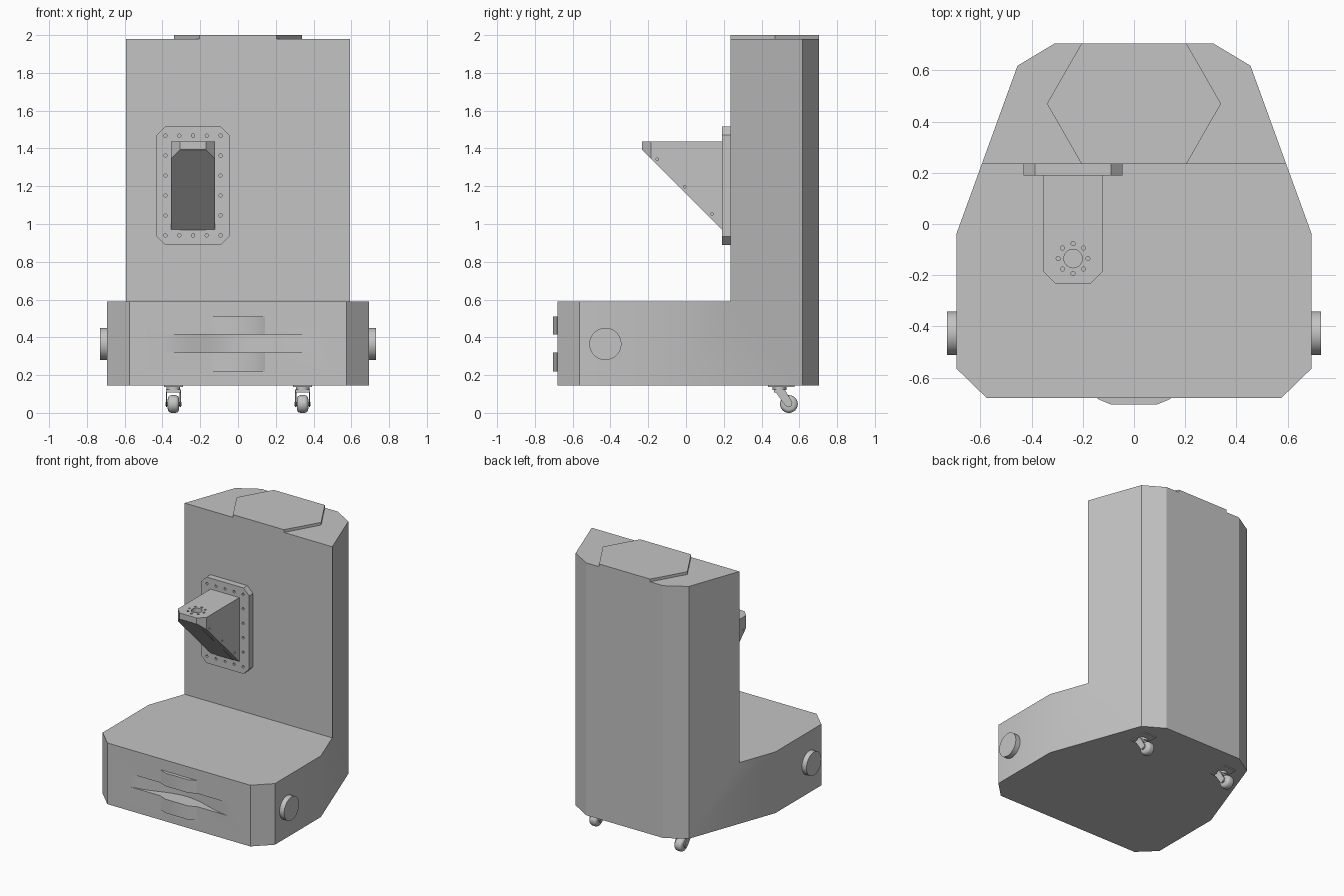
import bpy, bmesh, math
from mathutils import Matrix, Vector

if "Cube" in bpy.data.objects:
    bpy.data.objects.remove(bpy.data.objects["Cube"], do_unlink=True)

grey = bpy.data.materials.new("plain_grey")
grey.use_nodes = True
COLOUR = (0.55, 0.55, 0.55, 1)
grey.diffuse_color = COLOUR
grey.node_tree.nodes["Principled BSDF"].inputs["Base Color"].default_value = COLOUR


def finish(name, bm):
    bmesh.ops.recalc_face_normals(bm, faces=bm.faces)
    mesh = bpy.data.meshes.new(name)
    bm.to_mesh(mesh)
    bm.free()
    mesh.materials.append(grey)
    mesh.shade_smooth()
    mesh.set_sharp_from_angle(angle=math.radians(30))
    ob = bpy.data.objects.new(name, mesh)
    bpy.context.collection.objects.link(ob)
    return ob


def prism(name, points, axis, lo, hi):
    """Extrude a 2D outline along an axis."""
    place = {"x": lambda a, b, t: (t, a, b),
             "y": lambda a, b, t: (a, t, b),
             "z": lambda a, b, t: (a, b, t)}[axis]
    bm = bmesh.new()
    face = bm.faces.new([bm.verts.new(place(a, b, lo)) for a, b in points])
    moved = bmesh.ops.extrude_face_region(bm, geom=[face])["geom"]
    shift = Vector(place(0, 0, hi - lo))
    bmesh.ops.translate(bm, vec=shift, verts=[v for v in moved if isinstance(v, bmesh.types.BMVert)])
    return finish(name, bm)


def cylinders(name, centres, axis, radius, depth, sides=24):
    """One object holding equal cylinders along one axis."""
    turn = {"x": Matrix.Rotation(math.pi / 2, 4, "Y"),
            "y": Matrix.Rotation(math.pi / 2, 4, "X"),
            "z": Matrix.Identity(4)}[axis]
    bm = bmesh.new()
    for c in centres:
        bmesh.ops.create_cone(bm, cap_ends=True, segments=sides, radius1=radius, radius2=radius,
                              depth=depth, matrix=Matrix.Translation(c) @ turn)
    return finish(name, bm)


def modify(ob, kind, **settings):
    mod = ob.modifiers.new(kind.lower(), kind)
    for key, value in settings.items():
        setattr(mod, key, value)
    bpy.context.view_layer.objects.active = ob
    bpy.ops.object.modifier_apply(modifier=mod.name)
    ob.data.shade_smooth()
    ob.data.set_sharp_from_angle(angle=math.radians(30))


def cut(ob, cutter):
    modify(ob, "BOOLEAN", operation="DIFFERENCE", solver="EXACT", object=cutter)
    bpy.data.objects.remove(cutter, do_unlink=True)


def mirrored(half):
    """Complete a symmetric outline from its +x half."""
    return half + [(-a, b) for a, b in reversed(half)]


def rect(a0, a1, b0, b1):
    return [(a0, b0), (a1, b0), (a1, b1), (a0, b1)]


FRONT, BACK, WALL = -0.68, 0.705, 0.235
BOTTOM, DECK, TOP = 0.145, 0.59, 1.98

# Housing: one footprint, with the space above the front deck cut away
footprint = mirrored([(0.575, FRONT), (0.693, -0.565), (0.693, -0.037), (0.455, 0.618), (0.31, BACK)])
housing = prism("housing", footprint, "z", BOTTOM, TOP)
cut(housing, prism("deck_cutter", rect(-1, 1, -1, WALL), "z", DECK, 2.2))

# Curved slot across the front
SLOT_LO, SLOT_HI, SLOT_X = 0.32, 0.415, 0.415
curve = []
for i in range(17):
    u = 1 - i / 8
    curve.append((SLOT_X * u, FRONT + 0.09 * math.cos(u * math.pi / 2) ** 2))
curve[0], curve[-1] = (SLOT_X, FRONT - 0.002), (-SLOT_X, FRONT - 0.002)
cut(housing, prism("slot_cutter", curve, "z", SLOT_LO, SLOT_HI))

# Shallow raised pads above and below the slot
pad = [(0.143, FRONT + 0.01), (0.143, FRONT - 0.003), (0.09, FRONT - 0.025)]
prism("upper_front_pad", mirrored(pad), "z", SLOT_HI, 0.51)
prism("lower_front_pad", mirrored(pad), "z", 0.22, SLOT_LO)

# Hexagonal lid on the tower
prism("top_lid", mirrored([(0.205, WALL), (0.34, 0.47), (0.205, BACK)]), "z", TOP - 0.01, 2.0)

# Round side buttons
for side, s in (("left", 1), ("right", -1)):
    cylinders(side + "_side_disc", [(s * 0.705, -0.427, 0.365)], "x", 0.085, 0.05, 48)

# Mounting plate with a border of bolt holes
CX = -0.238
PX0, PX1, PZ0, PZ1, CH = -0.432, -0.044, 0.89, 1.515, 0.045
plate_outline = [(PX0 + CH, PZ0), (PX1 - CH, PZ0), (PX1, PZ0 + CH), (PX1, PZ1 - CH),
                 (PX1 - CH, PZ1), (PX0 + CH, PZ1), (PX0, PZ1 - CH), (PX0, PZ0 + CH)]
plate = prism("mounting_plate", plate_outline, "y", 0.19, WALL + 0.005)
holes = [(CX + (i - 2) * 0.073, 0.19, 0.94 + j * 0.1055)
         for i in range(5) for j in range(6) if i in (0, 4) or j in (0, 5)]
cut(plate, cylinders("plate_hole_cutter", holes, "y", 0.009, 0.05, 12))

# Wedge bracket with a chamfered nose
BW, NW, BT = 0.116, 0.069, 1.436
bracket_plan = [(CX + a, b) for a, b in mirrored([(NW, -0.233), (BW, -0.186), (BW, 0.195)])]
bracket = prism("wedge_bracket", bracket_plan, "z", 0.9, BT)
cut(bracket, prism("slope_cutter", [(-0.4, 1.561), (0.3, 0.861), (-0.4, 0.7)], "x", -1, 1))
ring = [(CX + 0.058 * math.cos(k * math.pi / 4), -0.135 + 0.058 * math.sin(k * math.pi / 4), BT)
        for k in range(8)]
cut(bracket, cylinders("ring_hole_cutter", ring, "z", 0.008, 0.04, 12))
cut(bracket, cylinders("socket_cutter", [(CX, -0.135, BT)], "z", 0.036, 0.13, 32))
for s in (-1, 1):
    spots = [(CX + s * BW, y, 1.19 - y) for y in (-0.152, -0.007, 0.137)]
    cut(bracket, cylinders("side_hole_cutter", spots, "x", 0.007, 0.03, 12))

# Thin cover strip along the sloping underside
strip = [(-0.231, 1.394), (-0.231, 1.39), (0.192, 0.967), (0.192, 0.971)]
prism("bracket_cover", strip, "x", CX - NW, CX + NW)

# Two rear swivel casters
WY, WZ = 0.545, 0.047
for side, x in (("left", 0.342), ("right", -0.342)):
    name = side + "_caster_"
    prism(name + "plate", rect(x - 0.05, x + 0.05, 0.435, 0.575), "z", 0.138, 0.147)
    cylinders(name + "swivel", [(x, 0.495, 0.131)], "z", 0.036, 0.02)
    prism(name + "crown", rect(x - 0.038, x + 0.038, 0.465, 0.522), "z", 0.108, 0.125)
    for edge, s in (("outer", 1), ("inner", -1)):
        prism(name + edge + "_fork", [(0.465, 0.125), (0.522, 0.125), (0.563, 0.055), (0.558, 0.036),
                                      (0.538, 0.03), (0.522, 0.042)],
              "x", x + s * 0.033, x + s * 0.04)
    wheel = cylinders(name + "wheel", [(x, WY, WZ)], "x", WZ, 0.06, 32)
    modify(wheel, "BEVEL", width=0.02, segments=4, limit_method="ANGLE", angle_limit=math.radians(40))
    cylinders(name + "axle", [(x, WY, WZ)], "x", 0.01, 0.086, 12)
